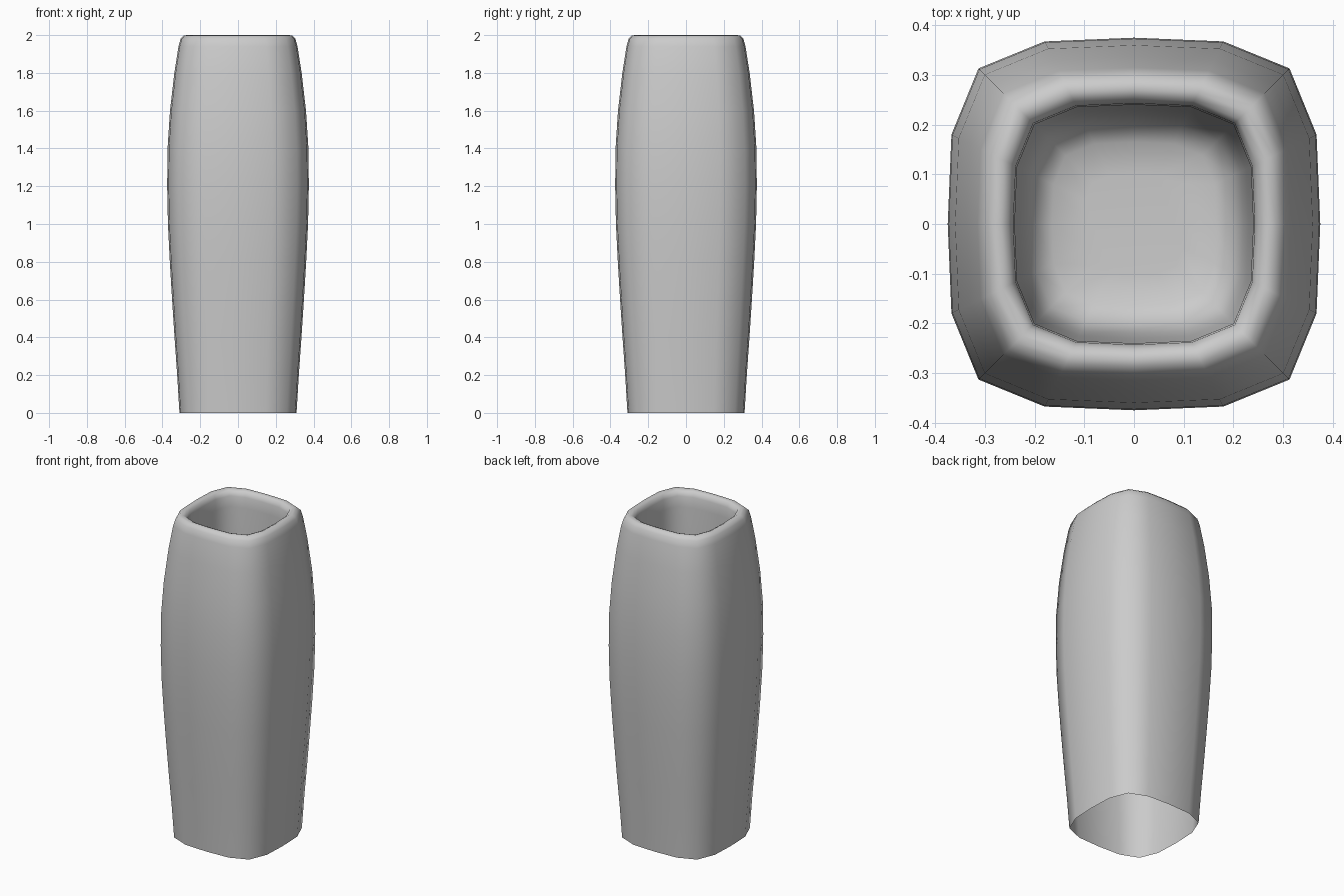
import bpy
import bmesh

cube = bpy.data.objects.get("Cube")
if cube:
    bpy.data.objects.remove(cube, do_unlink=True)

# Single clay colour
clay = bpy.data.materials.new("light_grey_clay")
clay.use_nodes = True
grey = (0.6, 0.6, 0.6, 1.0)
clay.diffuse_color = grey
clay.node_tree.nodes["Principled BSDF"].inputs["Base Color"].default_value = grey


def rounded_square(half):
    """Sixteen points of a soft square, counter-clockwise."""
    points = []
    x_axis, y_axis = (1, 0), (0, 1)
    for _ in range(4):
        for a, b in ((1, 0), (0.98, 0.48), (0.835, 0.835), (0.48, 0.98)):
            points.append((half * (a * x_axis[0] + b * y_axis[0]),
                           half * (a * x_axis[1] + b * y_axis[1])))
        x_axis, y_axis = y_axis, (-x_axis[0], -x_axis[1])
    return points


# Half width and height: open foot, belly, rolled rim, inner wall, floor
profile = [
    (0.31, 0), (0.322, 0.2), (0.336, 0.4), (0.349, 0.6), (0.361, 0.8),
    (0.371, 1.0), (0.375, 1.2), (0.373, 1.4), (0.36, 1.6), (0.337, 1.8),
    (0.315, 1.94), (0.304, 1.98), (0.287, 1.997), (0.27, 2.0),
    (0.253, 1.992), (0.243, 1.965), (0.24, 1.9), (0.238, 1.6),
    (0.235, 1.2), (0.23, 0.85), (0.22, 0.7), (0.2, 0.63),
    (0.165, 0.605), (0.1, 0.6),
]

# Vase shell: loft the rings from the foot over the rim down to the floor
bm = bmesh.new()
rings = [[bm.verts.new((x, y, z)) for x, y in rounded_square(half)]
         for half, z in profile]
for low, high in zip(rings, rings[1:]):
    count = len(low)
    for i in range(count):
        j = (i + 1) % count
        bm.faces.new((low[i], low[j], high[j], high[i]))
bm.faces.new(rings[-1])

mesh = bpy.data.meshes.new("vase")
bm.to_mesh(mesh)
bm.free()
mesh.materials.append(clay)
for face in mesh.polygons:
    face.use_smooth = True

vase = bpy.data.objects.new("vase", mesh)
bpy.context.collection.objects.link(vase)
